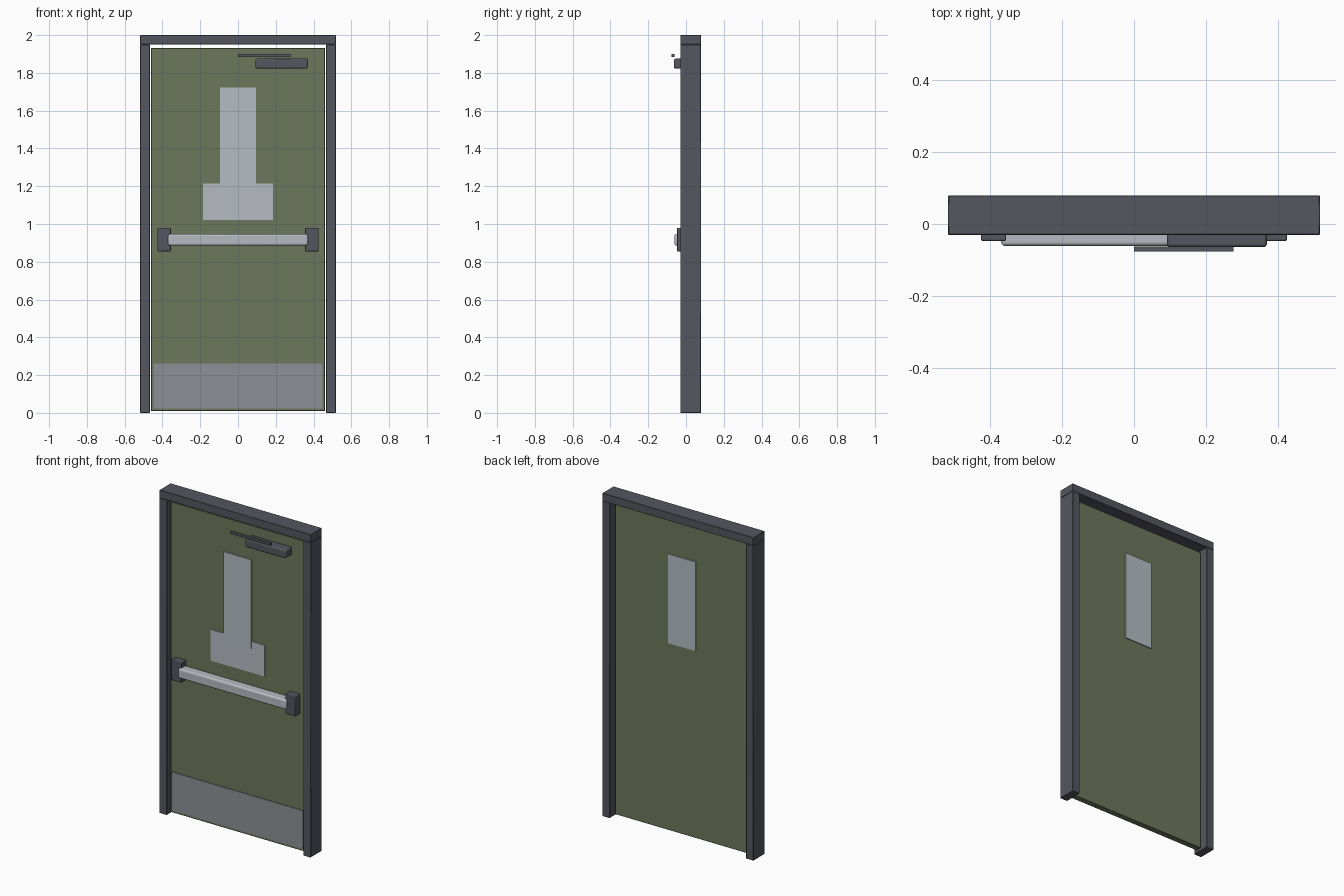
import bpy

if "Cube" in bpy.data.objects:
    bpy.data.objects.remove(bpy.data.objects["Cube"])


def material(name, rgb):
    m = bpy.data.materials.new(name)
    m.diffuse_color = (*rgb, 1.0)
    m.use_nodes = True
    m.node_tree.nodes["Principled BSDF"].inputs["Base Color"].default_value = m.diffuse_color
    return m


charcoal = material("charcoal metal", (0.09, 0.094, 0.115))
green = material("olive green paint", (0.155, 0.185, 0.105))
steel = material("brushed steel", (0.27, 0.28, 0.305))
silver = material("pale silver", (0.47, 0.50, 0.54))
pane = material("pale glass", (0.46, 0.51, 0.55))


def box(name, x, y, z, mat, bevel=0.0, segments=2):
    """Box from (min, max) ranges, with optional rounded edges."""
    ranges = (x, y, z)
    bpy.ops.mesh.primitive_cube_add(size=1, location=[(a + b) / 2 for a, b in ranges])
    ob = bpy.context.object
    ob.name = name
    ob.scale = [b - a for a, b in ranges]
    bpy.ops.object.transform_apply(location=False, rotation=False, scale=True)
    ob.data.materials.append(mat)
    if bevel:
        mod = ob.modifiers.new("rounded edges", "BEVEL")
        mod.width = bevel
        mod.segments = segments
        bpy.ops.object.shade_smooth_by_angle()
    return ob


# Frame: two jambs and the head across the top
frame_y = (-0.03, 0.08)
for side, x in (("left", (-0.518, -0.467)), ("right", (0.467, 0.518))):
    box(side + "_jamb", x, frame_y, (0, 1.95), charcoal, 0.002, 1)
box("frame_head", (-0.518, 0.518), frame_y, (1.95, 2.0), charcoal, 0.002, 1)

# Door leaf with a window that stands slightly proud of both faces
box("door_leaf", (-0.46, 0.46), (0.0, 0.036), (0.01, 1.932), green, 0.002, 1)
box("window_pane", (-0.095, 0.095), (-0.007, 0.042), (1.17, 1.722), pane)

# Flat plates on the front
box("sign_plate", (-0.185, 0.185), (-0.003, 0.001), (1.022, 1.215), silver)
box("kick_plate", (-0.447, 0.447), (-0.004, 0.001), (0.024, 0.262), steel)

# Push bar held between two end housings
for side, x in (("left", (-0.426, -0.356)), ("right", (0.356, 0.426))):
    box(side + "_bar_housing", x, (-0.047, 0.001), (0.855, 0.98), charcoal, 0.004)
box("push_bar", (-0.37, 0.37), (-0.061, 0.0), (0.886, 0.946), silver, 0.01, 3)

# Door closer body and its arm
box("closer_body", (0.092, 0.37), (-0.064, 0.001), (1.823, 1.875), charcoal, 0.008, 3)
box("closer_arm", (0.0, 0.277), (-0.077, -0.062), (1.885, 1.9), charcoal)
